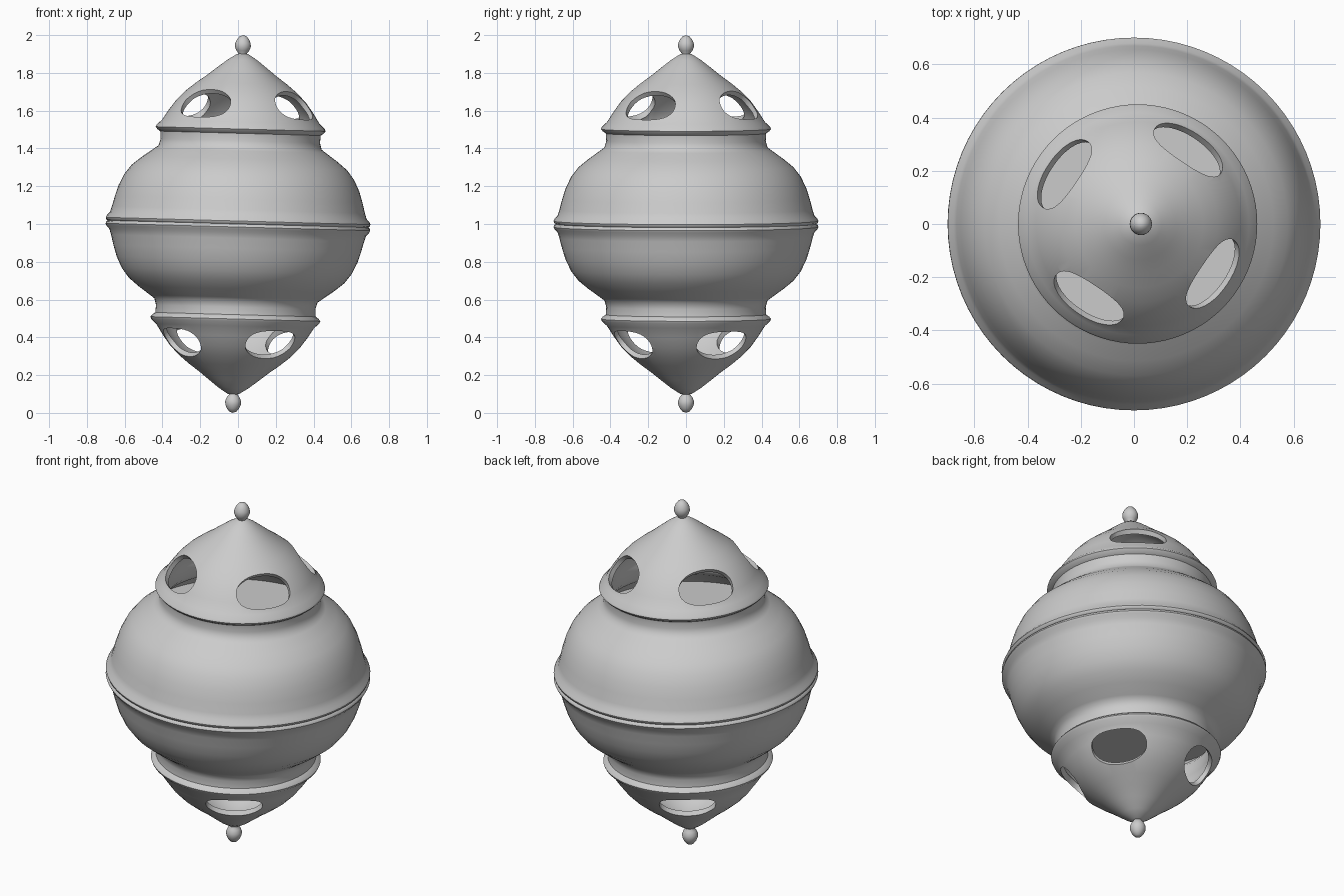
import bpy, bmesh, math
from mathutils import Matrix, Vector

if "Cube" in bpy.data.objects:
    bpy.data.objects.remove(bpy.data.objects["Cube"])

# Whole body leans slightly towards +x about its centre
LEAN = Matrix.Translation((0, 0, 1)) @ Matrix.Rotation(0.0275, 4, 'Y')
FLIP = Matrix.Rotation(math.pi, 4, 'Y')


def make_object(name, bm, matrix):
    bmesh.ops.remove_doubles(bm, verts=bm.verts, dist=1e-5)
    bmesh.ops.transform(bm, matrix=matrix, verts=bm.verts)
    bmesh.ops.recalc_face_normals(bm, faces=bm.faces)
    mesh = bpy.data.meshes.new(name)
    bm.to_mesh(mesh)
    bm.free()
    obj = bpy.data.objects.new(name, mesh)
    bpy.context.collection.objects.link(obj)
    return obj


def lathe(name, profile, matrix=LEAN, steps=80):
    """Revolve (radius, height) points round the vertical axis."""
    bm = bmesh.new()
    verts = [bm.verts.new((r, 0, h)) for r, h in profile]
    edges = [bm.edges.new(pair) for pair in zip(verts, verts[1:])]
    bmesh.ops.spin(bm, geom=verts + edges, cent=(0, 0, 0), axis=(0, 0, 1),
                   angle=2 * math.pi, steps=steps, use_merge=False)
    return make_object(name, bm, matrix)


def smooth(obj, degrees):
    bpy.ops.object.select_all(action='DESELECT')
    obj.select_set(True)
    bpy.context.view_layer.objects.active = obj
    bpy.ops.object.shade_smooth_by_angle(angle=math.radians(degrees))


def cut(obj, cutter):
    cutter.hide_render = True
    mod = obj.modifiers.new("cut", 'BOOLEAN')
    mod.operation = 'DIFFERENCE'
    mod.solver = 'EXACT'
    mod.object = cutter
    bpy.context.view_layer.objects.active = obj
    bpy.ops.object.modifier_apply(modifier=mod.name)
    bpy.data.objects.remove(cutter, do_unlink=True)


# Outer shell: upper half profile, repeated upside down below the seam
half = [(0, .905), (.03, .9), (.08, .868), (.135, .825), (.185, .785),
        (.24, .745), (.295, .70), (.345, .648), (.385, .592), (.418, .54),
        (.445, .515), (.45, .503), (.44, .49), (.425, .48), (.422, .44),
        (.432, .405), (.455, .388), (.515, .345), (.57, .30), (.608, .25),
        (.637, .19), (.656, .13), (.67, .075), (.68, .045), (.695, .028),
        (.701, .016), (.698, .006), (.69, 0)]
body = lathe("lantern_body", half + [(r, -h) for r, h in half[-2::-1]])

# Hollow chamber in each end, with a flat floor
chamber = [(0, .28), (.55, .28), (.53, .305), (.42, .38), (.397, .41),
           (.395, .48), (.40, .51), (.355, .592), (.30, .66), (.23, .72),
           (.13, .795), (0, .86)]
# Oval window cutter, pointing along the slope normal of the cap
normal = Vector((.6, 0, .8)).normalized()
tilt = normal.to_track_quat('Z', 'Y').to_matrix().to_4x4()
for end in (Matrix.Identity(4), FLIP):
    cut(body, lathe("chamber_cutter", chamber, LEAN @ end))
    for k in range(4):
        bm = bmesh.new()
        n = 40
        ring = []
        for i in range(n):
            a = 2 * math.pi * i / n
            c, s = math.cos(a), math.sin(a)
            # slightly squared oval, long side running round the cap
            t = Vector((0, 1, 0)) * .15 * math.copysign(abs(c) ** .88, c)
            u = Vector((-.8, 0, .6)) * .092 * math.copysign(abs(s) ** .88, s)
            ring.append(Vector((.345, 0, .635)) + t + u)
        low = [bm.verts.new(p - normal * .13) for p in ring]
        top = [bm.verts.new(p + normal * .2) for p in ring]
        bm.faces.new(low)
        bm.faces.new(top)
        for i in range(n):
            j = (i + 1) % n
            bm.faces.new((low[i], low[j], top[j], top[i]))
        turn = Matrix.Rotation(math.radians(-34 + 90 * k), 4, 'Z')
        cut(body, make_object("window_cutter", bm, LEAN @ end @ turn))
smooth(body, 40)

# Small egg-shaped finial at each tip
finial = [(0, .885), (.02, .89), (.022, .903), (.034, .918), (.042, .938),
          (.041, .957), (.032, .978), (.018, .994), (0, 1.0)]
for name, end in (("top_finial", Matrix.Identity(4)), ("bottom_finial", FLIP)):
    smooth(lathe(name, finial, LEAN @ end, 24), 60)
